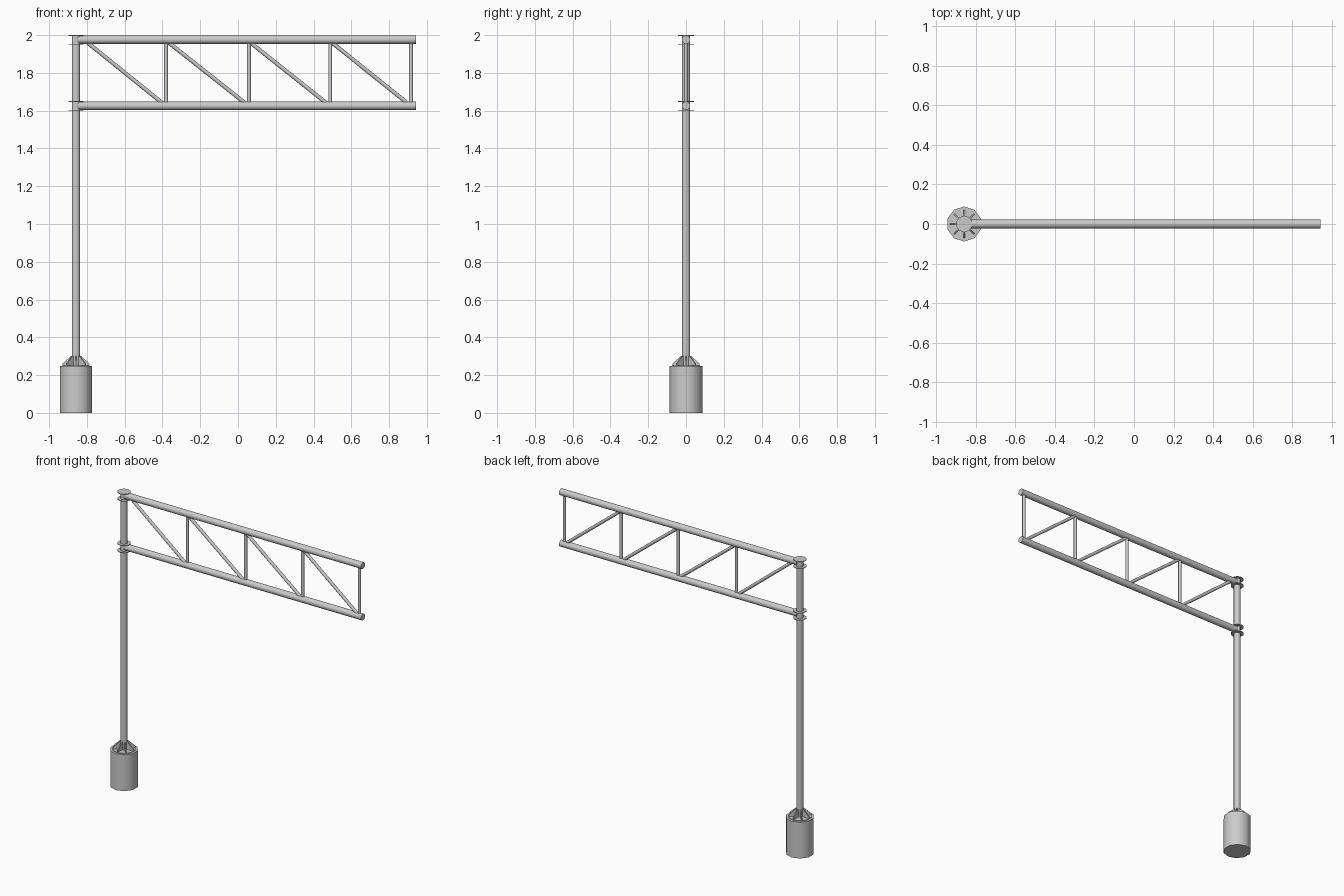
import bpy, math
from mathutils import Vector

if "Cube" in bpy.data.objects:
    bpy.data.objects.remove(bpy.data.objects["Cube"])

PX = -0.858            # pole axis
TOP_Z, LOW_Z = 1.976, 1.626
CHORD_R = 0.022


def tube(name, a, b, r, sides=16):
    """Capped cylinder running from point a to point b."""
    a, b = Vector(a), Vector(b)
    d = b - a
    bpy.ops.mesh.primitive_cylinder_add(vertices=sides, radius=r, depth=d.length,
                                        location=(a + b) / 2)
    o = bpy.context.object
    o.name = name
    o.rotation_euler = d.to_track_quat('Z', 'Y').to_euler()
    bpy.ops.object.shade_smooth_by_angle(angle=math.radians(42))
    return o


# Concrete footing, base plate and pole
tube("footing", (PX, 0, 0), (PX, 0, 0.247), 0.0885, 10)
tube("base_plate", (PX, 0, 0.245), (PX, 0, 0.251), 0.074, 10)
tube("pole", (PX, 0, 0.24), (PX, 0, 1.998), CHORD_R)

# Eight tapered gussets around the pole foot
profile = [(0.015, 0.25), (0.071, 0.25), (0.071, 0.262), (0.026, 0.302), (0.015, 0.302)]
n = len(profile)
t = 0.003
for i in range(8):
    verts = [(r, s * t, z) for s in (-1, 1) for r, z in profile]
    faces = [tuple(range(n)), tuple(range(2 * n - 1, n - 1, -1))]
    faces += [(k, k + n, (k + 1) % n + n, (k + 1) % n) for k in range(n)]
    me = bpy.data.meshes.new("gusset")
    me.from_pydata(verts, [], faces)
    o = bpy.data.objects.new(f"gusset_{i + 1}", me)
    o.location.x = PX
    o.rotation_euler.z = i * math.pi / 4
    bpy.context.collection.objects.link(o)

# Thin flange discs above and below each chord joint
for i, z in enumerate((1.998, 1.952, 1.648, 1.600)):
    tube(f"flange_{i + 1}", (PX, 0, z - 0.002), (PX, 0, z + 0.002), 0.042, 10)

# Upper and lower arm chords
for name, z in (("upper_chord", TOP_Z), ("lower_chord", LOW_Z)):
    tube(name, (PX + 0.01, 0, z), (0.942, 0, z), CHORD_R)

# Web of uprights and falling diagonals
posts = [-0.381, 0.058, 0.488, 0.916]
starts = [-0.81, -0.381, 0.052, 0.484]
for i, (x, s) in enumerate(zip(posts, starts)):
    tube(f"upright_{i + 1}", (x, 0, LOW_Z), (x, 0, TOP_Z), 0.0105, 10)
    tube(f"diagonal_{i + 1}", (s, 0, TOP_Z - 0.005), (x - 0.008, 0, LOW_Z + 0.005), 0.0105, 10)
